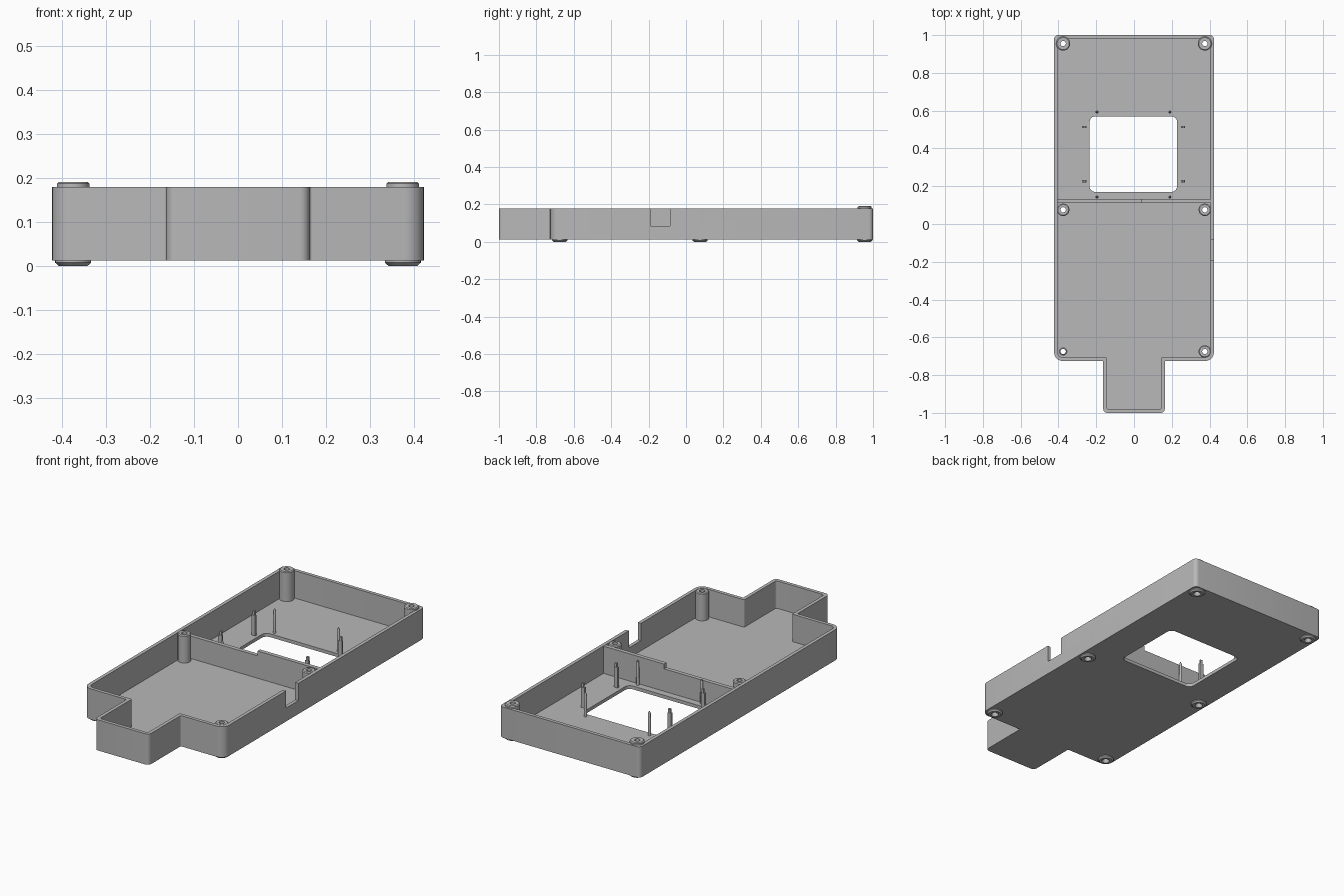
import bpy, bmesh
from math import sin, cos, pi
from mathutils import Vector

old = bpy.data.objects.get("Cube")
if old:
    bpy.data.objects.remove(old, do_unlink=True)

grey = bpy.data.materials.new("plain grey")
grey.use_nodes = True
grey.diffuse_color = (0.48, 0.48, 0.48, 1)
grey.node_tree.nodes["Principled BSDF"].inputs["Base Color"].default_value = grey.diffuse_color

BASE, FLOOR, RIM = 0.012, 0.03, 0.179
WALL = 0.019


def finish(name, bm):
    bmesh.ops.recalc_face_normals(bm, faces=bm.faces)
    mesh = bpy.data.meshes.new(name)
    bm.to_mesh(mesh)
    bm.free()
    mesh.materials.append(grey)
    ob = bpy.data.objects.new(name, mesh)
    bpy.context.collection.objects.link(ob)
    return ob


def rounded(corners, steps=6):
    """Right-angled outline; each corner is (x, y, radius)."""
    pts = []
    for i, (x, y, r) in enumerate(corners):
        p = Vector((x, y))
        a = (Vector(corners[i - 1][:2]) - p).normalized()
        b = (Vector(corners[(i + 1) % len(corners)][:2]) - p).normalized()
        c = p + r * (a + b)
        for s in range(steps + 1):
            t = s / steps * pi / 2
            pts.append(c - r * (b * cos(t) + a * sin(t)))
    return pts


def prism(name, pts, z0, z1):
    bm = bmesh.new()
    face = bm.faces.new([bm.verts.new((p[0], p[1], z0)) for p in pts])
    out = bmesh.ops.extrude_face_region(bm, geom=[face])
    for v in out["geom"]:
        if isinstance(v, bmesh.types.BMVert):
            v.co.z = z1
    return finish(name, bm)


def box(name, x0, x1, y0, y1, z0, z1):
    return prism(name, [(x0, y0), (x1, y0), (x1, y1), (x0, y1)], z0, z1)


def lathe(name, x, y, profile, closed, sides=32):
    """Turn (radius, z) points round a vertical axis; closed makes a tube."""
    bm = bmesh.new()
    rings = [[bm.verts.new((x + r * cos(2 * pi * k / sides), y + r * sin(2 * pi * k / sides), z))
              for k in range(sides)] for r, z in profile]
    pairs = list(zip(rings, rings[1:])) + ([(rings[-1], rings[0])] if closed else [])
    for lo, hi in pairs:
        for k in range(sides):
            n = (k + 1) % sides
            bm.faces.new((lo[k], lo[n], hi[n], hi[k]))
    if not closed:
        bm.faces.new(rings[0])
        bm.faces.new(rings[-1])
    return finish(name, bm)


def smooth(ob):
    bpy.ops.object.select_all(action="DESELECT")
    ob.select_set(True)
    bpy.context.view_layer.objects.active = ob
    bpy.ops.object.shade_smooth_by_angle()


def cut(ob, cutter):
    cutter.hide_render = True
    bpy.context.view_layer.objects.active = ob
    mod = ob.modifiers.new("cut", "BOOLEAN")
    mod.operation, mod.solver, mod.object = "DIFFERENCE", "EXACT", cutter
    bpy.ops.object.modifier_apply(modifier=mod.name)
    bpy.data.objects.remove(cutter, do_unlink=True)


def tray_outline(inset):
    """Wide body with a narrow tongue at the front."""
    w, t = 0.423 - inset, 0.163 - inset
    back, step, front = 1 - inset, -0.725 + inset, -1 + inset
    big, small = 0.045 - inset, 0.022 - inset * 0.6
    half = [(t, front, small), (t, step, 0.006), (w, step, big), (w, back, small)]
    return rounded(half + [(-x, y, r) for x, y, r in reversed(half)])


# Tray shell with cavity, screen window and cable notch
tray = prism("tray", tray_outline(0), BASE, RIM)
cut(tray, prism("cavity", tray_outline(WALL), FLOOR, 0.3))
window = [(-0.235, 0.17, 0.03), (0.228, 0.17, 0.03), (0.228, 0.57, 0.03), (-0.235, 0.57, 0.03)]
cut(tray, prism("window", rounded(window), -0.1, 0.1))
cut(tray, box("notch", 0.38, 0.5, -0.19, -0.085, 0.085, 0.3))

# Screw posts with feet below; one corner has only a low boss
HOLE = 0.014
posts = []
for side, sx in (("left", 1), ("right", -1)):
    for place, y, top in (("back", 0.955, 0.191), ("middle", 0.075, RIM), ("front", -0.675, RIM)):
        x = 0.375 * sx
        cut(tray, lathe("screw_hole", x, y, [(HOLE + 0.003, -0.1), (HOLE + 0.003, 0.1)], False))
        low = side == "right" and place == "front"
        r = 0.02 if low else (0.037 if place == "back" else 0.033)
        top = FLOOR + 0.004 if low else top
        profile = [(HOLE + 0.006, 0), (0.033, 0), (0.041, 0.007), (0.041, BASE + 0.003), (r, BASE + 0.003),
                   (r, top - 0.004), (r - 0.005, top), (HOLE, top), (HOLE, 0.012)]
        posts.append(lathe(f"{place}_{side}_post", x, y, profile, True))
smooth(tray)
for p in posts:
    smooth(p)

# Divider across the tray, taller on one half
box("divider_low", -0.41, 0.04, 0.11, 0.132, FLOOR - 0.005, 0.152)
box("divider_high", 0.04, 0.41, 0.11, 0.132, FLOOR - 0.005, RIM - 0.001)

# Pins and clips around the window
PIN = [(0.008, FLOOR - 0.005), (0.007, 0.15), (0.002, 0.162)]
for x in (-0.195, 0.19):
    for y in (0.143, 0.593):
        smooth(lathe("window_pin", x, y, PIN, False, 12))
for x in (-0.263, 0.259):
    for y in (0.227, 0.513):
        box("window_clip", x - 0.011, x + 0.011, y - 0.006, y + 0.006, FLOOR - 0.005, 0.14)
        box("clip_tip", x - 0.004, x + 0.008, y - 0.005, y + 0.005, 0.139, 0.162)
